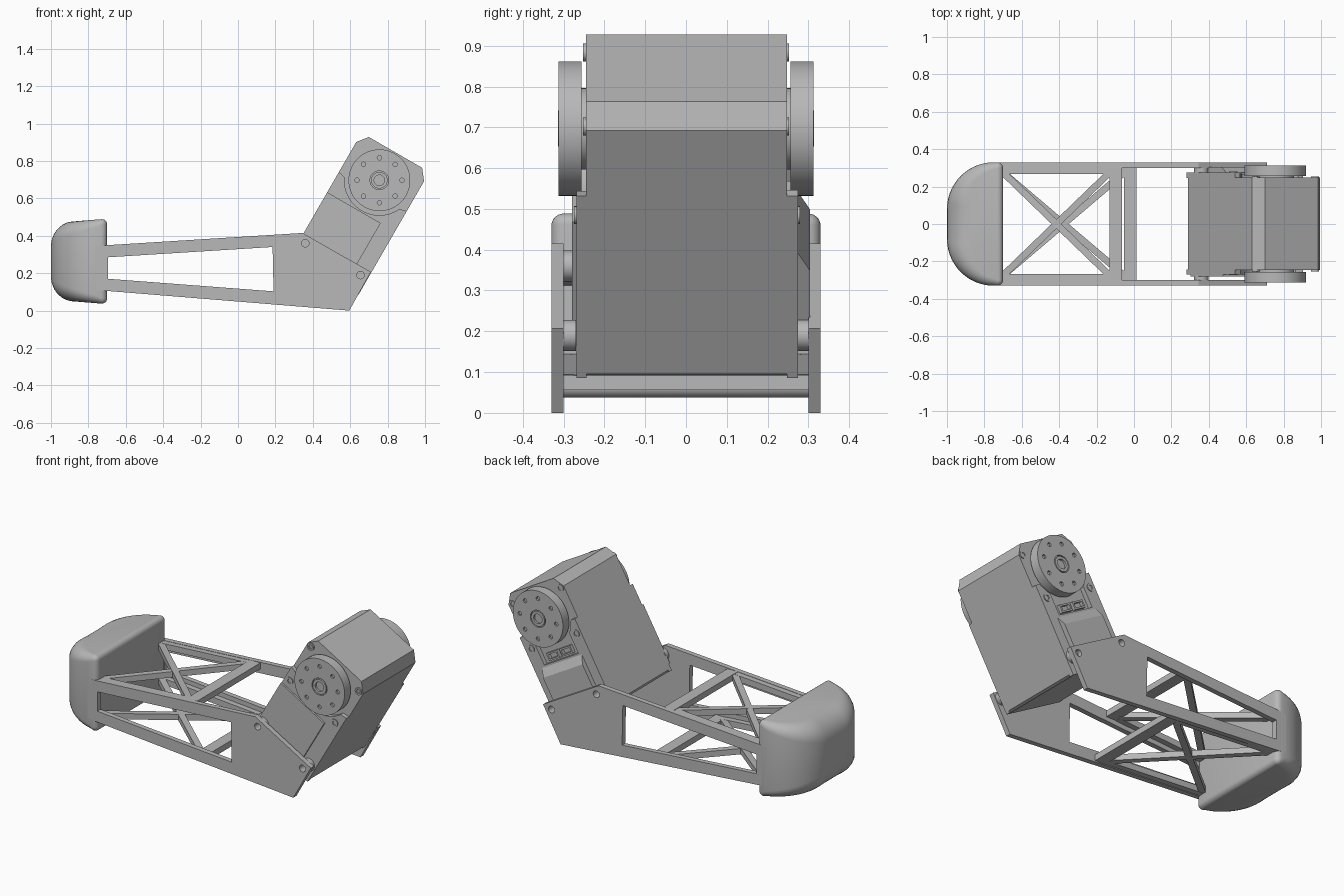
import bpy, bmesh, math
from mathutils import Vector

cube = bpy.data.objects.get("Cube")
if cube:
    bpy.data.objects.remove(cube, do_unlink=True)

grey = bpy.data.materials.new("neutral_grey")
grey.use_nodes = True
grey.diffuse_color = (0.48, 0.48, 0.48, 1)
grey.node_tree.nodes["Principled BSDF"].inputs["Base Color"].default_value = grey.diffuse_color


def finish(name, mesh):
    """Link a mesh as an object, coloured and smoothed below 30 degrees."""
    mesh.name = name
    mesh.materials.clear()
    mesh.materials.append(grey)
    obj = bpy.data.objects.new(name, mesh)
    bpy.context.collection.objects.link(obj)
    bpy.ops.object.select_all(action='DESELECT')
    obj.select_set(True)
    bpy.context.view_layer.objects.active = obj
    bpy.ops.object.shade_smooth_by_angle(angle=math.radians(30))
    return obj


def profile(name, loops, y0, y1):
    """Extrude x-z outlines (inner loops become holes) from y0 to y1."""
    curve = bpy.data.curves.new(name, 'CURVE')
    curve.dimensions = '2D'
    curve.fill_mode = 'BOTH'
    curve.extrude = abs(y1 - y0) / 2
    for loop in loops:
        spline = curve.splines.new('POLY')
        spline.points.add(len(loop) - 1)
        for point, (x, z) in zip(spline.points, loop):
            point.co = (x, z, 0, 1)
        spline.use_cyclic_u = True
    temp = bpy.data.objects.new(name + "_outline", curve)
    bpy.context.collection.objects.link(temp)
    bpy.context.view_layer.update()
    graph = bpy.context.evaluated_depsgraph_get()
    mesh = bpy.data.meshes.new_from_object(temp.evaluated_get(graph))
    bpy.data.objects.remove(temp, do_unlink=True)
    bm = bmesh.new()
    bm.from_mesh(mesh)
    bmesh.ops.remove_doubles(bm, verts=bm.verts, dist=0.0001)
    for v in bm.verts:
        x, z, d = v.co
        v.co = (x, (y0 + y1) / 2 - d, z)
    bmesh.ops.recalc_face_normals(bm, faces=bm.faces)
    bm.to_mesh(mesh)
    bm.free()
    return finish(name, mesh)


def circle(c, r, n=32):
    return [(c[0] + r * math.cos(k * math.tau / n), c[1] + r * math.sin(k * math.tau / n))
            for k in range(n)]


def bar(name, a, b, width, height):
    """Rectangular strut from a to b, with a and b on its centre line."""
    a, b = Vector(a), Vector(b)
    along = (b - a).normalized()
    side = along.cross(Vector((0, 0, 1))).normalized() * width / 2
    up = Vector((0, 0, height / 2))
    bm = bmesh.new()
    for p in (a, b):
        for s, u in ((1, 1), (-1, 1), (-1, -1), (1, -1)):
            bm.verts.new(p + side * s + up * u)
    bmesh.ops.convex_hull(bm, input=bm.verts)
    bmesh.ops.dissolve_limit(bm, angle_limit=0.01, verts=bm.verts, edges=bm.edges)
    mesh = bpy.data.meshes.new(name)
    bm.to_mesh(mesh)
    bm.free()
    return finish(name, mesh)


# Motor coordinates: w runs across the casing, v runs up its length
def tilt(w, v):
    return (0.282 + 0.866 * w + 0.5 * v, 0.295 - 0.5 * w + 0.866 * v)


def tilted(points):
    return [tilt(w, v) for w, v in points]


WIDE = 0.419
AXLE = (WIDE / 2, 0.585)
SIDES = (("front", -1), ("back", 1))

# Side plates with a long tapered window and two bolt holes
bolts = [(0.36, 0.36), (0.655, 0.19)]
plate = [(-0.76, 0.346), (0.345, 0.415), (0.71, 0.207), (0.595, 0.0), (-0.76, 0.11)]
window = [(-0.695, 0.285), (0.185, 0.34), (0.19, 0.103), (-0.695, 0.17)]
for label, s in SIDES:
    profile(label + "_side_plate", [plate, window] + [circle(b, 0.02, 20) for b in bolts],
            s * 0.30, s * 0.33)
    for i, b in enumerate(bolts):
        profile(f"{label}_bolt_boss_{i}", [circle(b, 0.038), circle(b, 0.02)], s * 0.27, s * 0.301)


# Top and bottom trusses between the plates
def truss(label, height, end, thick):
    def at(x, y):
        return (x, y, height(x))
    for side, s in SIDES:
        bar(f"{label}_{side}_rail", at(-0.72, s * 0.285), at(end, s * 0.285), 0.036, thick)
        bar(f"{label}_{side}_brace", at(-0.70, s * 0.275), at(end, -s * 0.275), 0.036, thick * 0.96)
    bar(label + "_cross_bar", at(end + 0.033, -0.305), at(end + 0.033, 0.305), 0.068, thick)


truss("top", lambda x: 0.33 + (x + 0.7) * 0.062, -0.13, 0.036)
truss("bottom", lambda x: 0.126 - (x + 0.7) * 0.077, -0.053, 0.036)


# Rounded foot: D-shaped outline with a softer edge towards the outer end
def foot():
    outline = []
    for s in (1, -1):
        part = []
        for k in range(5):
            a = math.radians(k * 22.5)
            part.append((-0.73, 0.30, 0.03, a, 0.03))
        for k in range(15):
            a = math.radians(90 + k * 90 / 14)
            part.append((-0.75, 0.08, 0.25, a, 0.04 + 0.08 * k / 14))
        if s < 0:
            part = [(x, -y, r, -a, e) for x, y, r, a, e in reversed(part)]
        outline += part
    levels = [(t, -1) for t in range(90, -1, -15)] + [(t, 1) for t in range(0, 91, 15)]
    bm = bmesh.new()
    rings = []
    for t, half in levels:
        t = math.radians(t)
        ring = []
        for cx, cy, r, a, edge in outline:
            reach = r - edge * (1 - math.cos(t))
            x, y = cx + reach * math.cos(a), cy + reach * math.sin(a)
            flare = 0.205 + 0.08 * (x + 1) - 0.001
            z = 0.263 + half * (flare - edge * (1 - math.sin(t)))
            ring.append(bm.verts.new((x, y, z)))
        rings.append(ring)
    n = len(outline)
    for low, high in zip(rings, rings[1:]):
        for i in range(n):
            j = (i + 1) % n
            bm.faces.new((low[i], low[j], high[j], high[i]))
    bm.faces.new(rings[0][::-1])
    bm.faces.new(rings[-1])
    bmesh.ops.recalc_face_normals(bm, faces=bm.faces)
    mesh = bpy.data.meshes.new("foot")
    bm.to_mesh(mesh)
    bm.free()
    finish("foot", mesh)


foot()

# Motor casing with chamfered upper corners
casing = [(0.012, 0), (WIDE - 0.012, 0), (WIDE, 0.012), (WIDE, 0.70), (0.374, 0.757),
          (0.045, 0.757), (0, 0.70), (0, 0.012)]
profile("motor_casing", [tilted(casing)], -0.245, 0.248)

# Front cover, scooped out around the output disc
start, stop = math.radians(205), math.radians(335)
scoop = [(AXLE[0] + 0.187 * math.cos(start + (stop - start) * k / 24),
          AXLE[1] + 0.187 * math.sin(start + (stop - start) * k / 24)) for k in range(25)]
cover = [(0, 0), (0, 0.515)] + scoop + [(WIDE, 0.515), (WIDE, 0)]
profile("front_cover", [tilted(cover)], -0.269, -0.244)
profile("front_cover_panel", [tilted([(0.0, 0.04), (0.0, 0.39), (0.33, 0.39), (0.33, 0.04)])],
        -0.28, -0.268)

# Back cover with two screw tabs beside the connector recess
tabs = [(0, 0), (0, 0.515), (0.03, 0.515), (0.08, 0.447), (0.08, 0.33)]
back_cover = tabs + [(WIDE - w, v) for w, v in reversed(tabs)]
profile("back_cover", [tilted(back_cover)], 0.247, 0.275)
for i, w in enumerate((0.12, 0.22)):
    socket = [(w, 0.34), (w + 0.08, 0.34), (w + 0.08, 0.385), (w, 0.385)]
    slot = [(w + 0.01, 0.35), (w + 0.07, 0.35), (w + 0.07, 0.375), (w + 0.01, 0.375)]
    profile(f"cable_socket_{i}", [tilted(socket), tilted(slot)], 0.247, 0.268)

# Raised block on the back cover, its upper edge sloped
block = profile("connector_block", [tilted([(0.06, 0.05), (0.36, 0.05), (0.36, 0.32), (0.06, 0.32)])],
                0.274, 0.304)
for v in block.data.vertices:
    along = (v.co.x - 0.282) * 0.5 + (v.co.z - 0.295) * 0.866
    if v.co.y > 0.29 and along > 0.2:
        v.co.x -= 0.05 * 0.5
        v.co.z -= 0.05 * 0.866

# Output discs, hubs and screws on both sides
axle = tilt(*AXLE)
ring_holes = [circle(c, 0.012, 12) for c in circle(axle, 0.12, 8)]
for label, s in SIDES:
    profile(label + "_disc_hub", [circle(axle, 0.1)], s * 0.244, s * 0.258)
    profile(label + "_output_disc", [circle(axle, 0.165, 64)], s * 0.256, s * 0.302)
    profile(label + "_disc_face", [circle(axle, 0.165, 64), circle(axle, 0.05)] + ring_holes,
            s * 0.301, s * 0.313)
    profile(label + "_centre_screw", [circle(axle, 0.044), circle(axle, 0.028)], s * 0.30, s * 0.314)
    for i, (w, v) in enumerate(((0.035, 0.436), (0.376, 0.436), (0.027, 0.695), (0.39, 0.695))):
        c = tilt(w, v)
        y = 0.247 if v > 0.6 else (0.268 if s < 0 else 0.274)
        profile(f"{label}_casing_screw_{i}", [circle(c, 0.022, 20), circle(c, 0.013, 6)],
                s * (y - 0.004), s * (y + 0.006))
